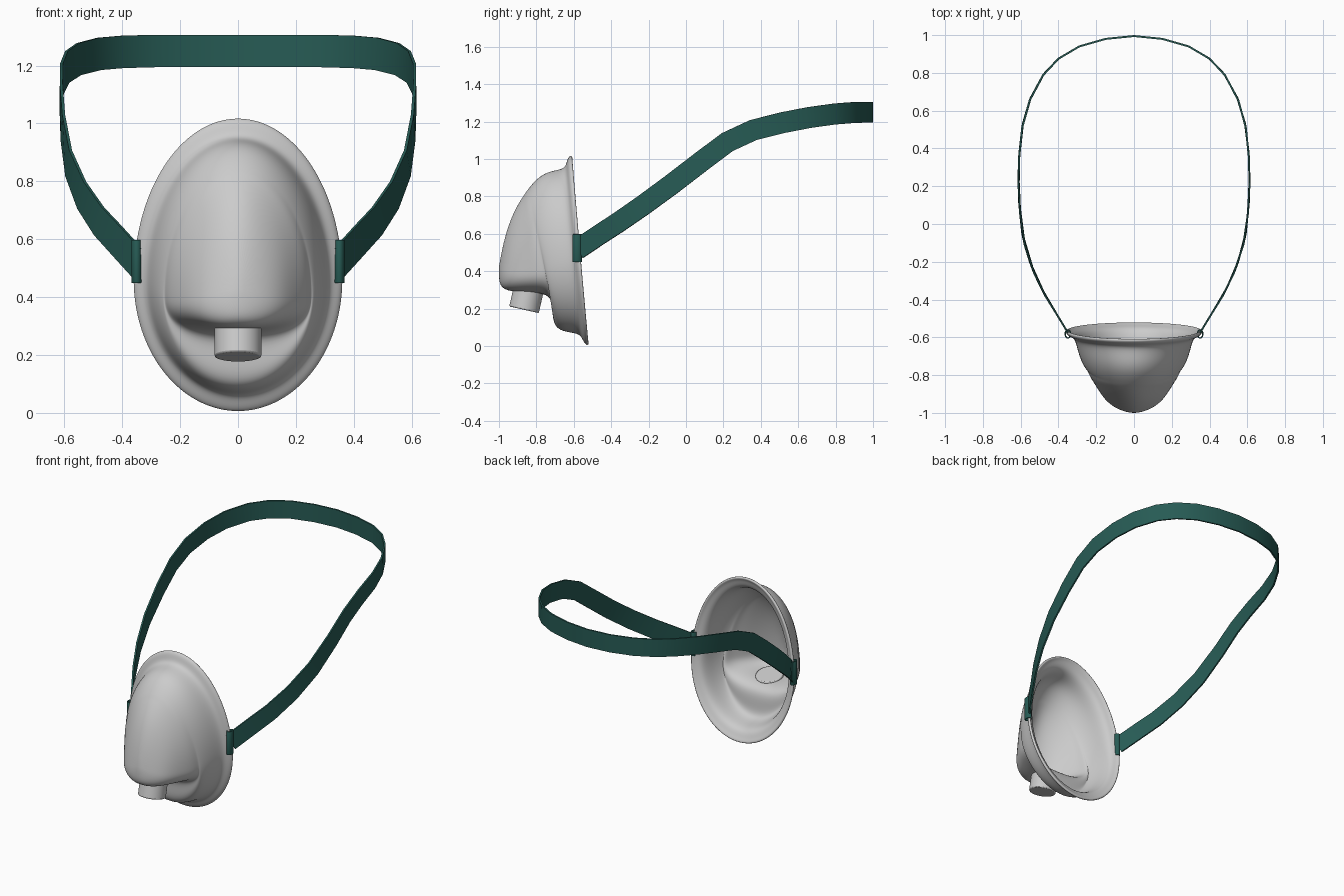
import bpy, math
from mathutils import Vector, Matrix

if "Cube" in bpy.data.objects:
    bpy.data.objects.remove(bpy.data.objects["Cube"])

green = bpy.data.materials.new("strap_green")
green.diffuse_color = (0.02, 0.105, 0.09, 1)
green.use_nodes = True
green.node_tree.nodes["Principled BSDF"].inputs["Base Color"].default_value = green.diffuse_color


def make(name, verts, faces, mat=None):
    me = bpy.data.meshes.new(name)
    me.from_pydata(verts, [], faces)
    ob = bpy.data.objects.new(name, me)
    bpy.context.collection.objects.link(ob)
    if mat:
        me.materials.append(mat)
    return ob


def smooth(ob, angle=40):
    bpy.ops.object.select_all(action='DESELECT')
    ob.select_set(True)
    bpy.context.view_layer.objects.active = ob
    bpy.ops.object.shade_smooth_by_angle(angle=math.radians(angle))


def spow(v, e):
    return math.copysign(abs(v) ** e, v)


# Mask shell: egg-shaped rings from rim to nose tip
# (y at top, y at bottom, z top, z bottom, half width, z of widest point, lower squareness)
RINGS = [
    (-.617, -.530, 1.023, .000, .366, .46, 2.0),
    (-.634, -.548, 1.005, .022, .352, .46, 2.0),
    (-.642, -.562, .962, .055, .322, .46, 2.0),
    (-.668, -.590, .945, .068, .309, .45, 2.0),
    (-.730, -.645, .935, .075, .295, .44, 2.0),
    (-.780, -.695, .910, .095, .277, .43, 2.0),
    (-.820, -.712, .870, .145, .262, .42, 2.1),
    (-.840, -.714, .845, .205, .256, .41, 2.3),
    (-.850, -.722, .832, .262, .252, .41, 2.5),
    (-.858, -.775, .820, .283, .240, .40, 2.6),
    (-.868, -.850, .805, .288, .205, .40, 2.6),
    (-.885, -.945, .780, .292, .155, .40, 2.5),
    (-.930, -.985, .700, .312, .100, .41, 2.3),
    (-.970, -1.00, .580, .345, .050, .42, 2.0),
]
N = 48
verts, faces = [], []
for yt, yb, zt, zb, w, zc, p in RINGS:
    for i in range(N):
        a = 2 * math.pi * i / N
        e = 2 / p if math.sin(a) < 0 else 1
        x = w * spow(math.cos(a), e)
        s = spow(math.sin(a), e)
        z = zc + s * ((zt - zc) if s > 0 else (zc - zb))
        t = (z - zb) / (zt - zb)
        verts.append((x, yb + (yt - yb) * t, z))
for r in range(len(RINGS) - 1):
    for i in range(N):
        j = (i + 1) % N
        faces.append((r * N + i, r * N + j, (r + 1) * N + j, (r + 1) * N + i))
verts.append((0, -1.0, .43))
last = (len(RINGS) - 1) * N
faces += [(last + i, last + (i + 1) % N, len(verts) - 1) for i in range(N)]
mask = make("mask_shell", verts, faces)
sol = mask.modifiers.new("thickness", 'SOLIDIFY')
sol.thickness = .018
sol.offset = -1
sub = mask.modifiers.new("round", 'SUBSURF')
sub.levels = sub.render_levels = 2
smooth(mask, 180)

# Valve stub under the nose
bpy.ops.mesh.primitive_cylinder_add(vertices=40, radius=.081, depth=.13)
valve = bpy.context.object
valve.name = "valve_stub"
axis = Vector((0, .035, .155)).normalized()
valve.matrix_world = (Matrix.Translation(Vector((0, -.866, .194)) + axis * .065)
                      @ axis.to_track_quat('Z', 'Y').to_matrix().to_4x4())
bev = valve.modifiers.new("edge", 'BEVEL')
bev.width, bev.segments = .006, 2
smooth(valve)

# Head strap: one half of the path, mirrored, swept as a thin flat band
HALF = [
    (.350, -.575, .520), (.42, -.46, .597), (.48, -.36, .662), (.54, -.23, .752),
    (.585, -.08, .862), (.605, .08, .985), (.611, .22, 1.09), (.608, .36, 1.155),
    (.59, .52, 1.195), (.55, .66, 1.222), (.48, .79, 1.24), (.40, .875, 1.247),
    (.29, .94, 1.25), (.15, .98, 1.25), (0, .995, 1.25),
]
path = [Vector(p) for p in HALF]
path += [Vector((-p.x, p.y, p.z)) for p in reversed(path[:-1])]
verts, faces = [], []
for k, p in enumerate(path):
    t = (path[min(k + 1, len(path) - 1)] - path[max(k - 1, 0)]).normalized()
    n = Vector((t.y, -t.x, 0)).normalized()
    up = n.cross(t)
    up *= .056 if up.z > 0 else -.056
    for su, sn in ((-1, -1), (1, -1), (1, 1), (-1, 1)):
        verts.append(p + up * su + n * .005 * sn)
for k in range(len(path) - 1):
    for i in range(4):
        j = (i + 1) % 4
        faces.append((4 * k + i, 4 * k + 4 + i, 4 * k + 4 + j, 4 * k + j))
m = 4 * (len(path) - 1)
faces += [(0, 1, 2, 3), (m + 3, m + 2, m + 1, m)]
strap = make("head_strap", verts, faces, green)
smooth(strap)

# Strap loops wrapped round the rim on each side
for side, sx in (("right", 1), ("left", -1)):
    bpy.ops.mesh.primitive_cylinder_add(vertices=20, radius=1, depth=1, end_fill_type='NOTHING')
    loop = bpy.context.object
    loop.name = "strap_loop_" + side
    loop.data.transform(Matrix.Diagonal((.018, .025, .15, 1)))
    loop.location = (sx * .350, -.582, .523)
    s = loop.modifiers.new("wall", 'SOLIDIFY')
    s.thickness = .007
    s.offset = -1
    b = loop.modifiers.new("edge", 'BEVEL')
    b.width, b.segments = .003, 2
    loop.data.materials.append(green)
    smooth(loop)
